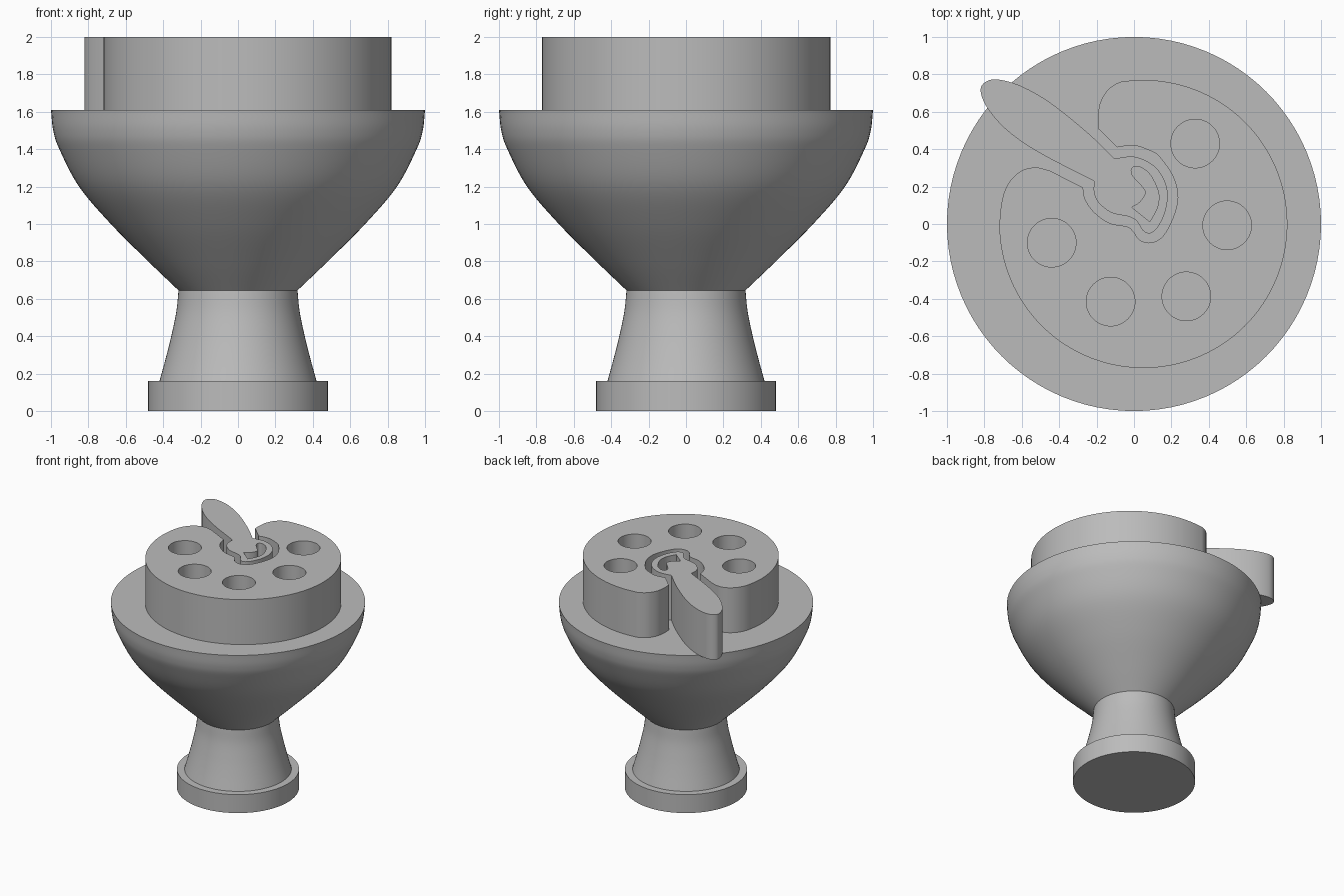
import bpy, bmesh, math
from mathutils import Vector

if "Cube" in bpy.data.objects:
    bpy.data.objects.remove(bpy.data.objects["Cube"])

grey = bpy.data.materials.new("plain grey")
grey.diffuse_color = (0.5, 0.5, 0.5, 1)
grey.use_nodes = True
grey.node_tree.nodes["Principled BSDF"].inputs["Base Color"].default_value = grey.diffuse_color


def spline(points, steps=6):
    """Smooth open run through the given points (Catmull-Rom)."""
    p = [Vector(q) for q in points]
    p = [2 * p[0] - p[1]] + p + [2 * p[-1] - p[-2]]
    out = []
    for a, b, c, d in zip(p, p[1:], p[2:], p[3:]):
        for i in range(steps):
            t = i / steps
            out.append(0.5 * (2 * b + (c - a) * t + (2 * a - 5 * b + 4 * c - d) * t * t
                              + (3 * b - a - 3 * c + d) * t ** 3))
    return out + [p[-2]]


def circle(x, y, r, n=48):
    return [Vector((x + r * math.cos(math.tau * i / n), y + r * math.sin(math.tau * i / n)))
            for i in range(n)]


def finish(ob, angle):
    ob.data.materials.append(grey)
    bpy.ops.object.select_all(action='DESELECT')
    ob.select_set(True)
    bpy.context.view_layer.objects.active = ob
    bpy.ops.object.shade_smooth_by_angle(angle=math.radians(angle))


def lathe(name, profile, n=96):
    """Turn a (radius, height) profile about z; zero radius closes an end."""
    bm = bmesh.new()
    vs = [bm.verts.new((r, 0, z)) for r, z in profile]
    es = [bm.edges.new(e) for e in zip(vs, vs[1:])]
    bmesh.ops.spin(bm, geom=vs + es, axis=(0, 0, 1), cent=(0, 0, 0),
                   angle=math.tau, steps=n, use_duplicate=False)
    bmesh.ops.remove_doubles(bm, verts=bm.verts, dist=1e-4)
    bmesh.ops.recalc_face_normals(bm, faces=bm.faces)
    # an open profile may come out inverted: make the walls face outward
    if sum(f.normal.x * f.calc_center_median().x + f.normal.y * f.calc_center_median().y
           for f in bm.faces) < 0:
        bmesh.ops.reverse_faces(bm, faces=bm.faces)
    me = bpy.data.meshes.new(name)
    bm.to_mesh(me)
    bm.free()
    ob = bpy.data.objects.new(name, me)
    bpy.context.collection.objects.link(ob)
    finish(ob, 30)


def slab(name, loops, z0, z1):
    """Upright plate from an outline followed by its holes."""
    cu = bpy.data.curves.new(name, 'CURVE')
    cu.dimensions, cu.fill_mode, cu.extrude = '2D', 'BOTH', (z1 - z0) / 2
    for loop in loops:
        s = cu.splines.new('POLY')
        s.points.add(len(loop) - 1)
        for pt, q in zip(s.points, loop):
            pt.co = (q[0], q[1], 0, 1)
        s.use_cyclic_u = True
    tmp = bpy.data.objects.new(name + "_outline", cu)
    bpy.context.collection.objects.link(tmp)
    bpy.context.view_layer.update()
    me = bpy.data.meshes.new_from_object(tmp.evaluated_get(bpy.context.evaluated_depsgraph_get()))
    bpy.data.objects.remove(tmp)
    bm = bmesh.new()
    bm.from_mesh(me)
    bmesh.ops.remove_doubles(bm, verts=bm.verts, dist=1e-4)
    bmesh.ops.translate(bm, verts=bm.verts, vec=(0, 0, (z0 + z1) / 2))
    bmesh.ops.recalc_face_normals(bm, faces=bm.faces)
    bm.to_mesh(me)
    bm.free()
    me.materials.clear()
    ob = bpy.data.objects.new(name, me)
    bpy.context.collection.objects.link(ob)
    finish(ob, 35)


# Turned pedestal: foot, flared stem and bowl with a flat top
lathe("foot", [(0, 0), (0.48, 0), (0.48, 0.16), (0, 0.16)])
lathe("stem", spline([(0.42, 0.16), (0.387, 0.28), (0.357, 0.4), (0.33, 0.53), (0.318, 0.645)]))
lathe("bowl", spline([(0.318, 0.645), (0.48, 0.8), (0.68, 1.0), (0.85, 1.2), (0.955, 1.4),
                      (0.988, 1.5), (1.0, 1.61)]) + [Vector((0, 1.61))])

# Paint palette: large arc, rounded lobes, notch around the brush, five wells
arc = [Vector((0.05 + 0.77 * math.cos(a), 0.77 * math.sin(a)))
       for a in (math.radians(180 + 275 * i / 96) for i in range(97))]
lobe_right = spline([arc[-1], (-0.08, 0.757), (-0.14, 0.717), (-0.18, 0.65), (-0.192, 0.58),
                     (-0.192, 0.51)])
notch = spline([(-0.09, 0.41), (0.0, 0.42), (0.09, 0.39), (0.14, 0.355), (0.21, 0.25),
                (0.234, 0.14), (0.205, 0.025), (0.15, -0.07), (0.085, -0.1), (0.03, -0.085),
                (0.0, -0.045), (-0.035, -0.015), (-0.13, 0.005), (-0.21, 0.06),
                (-0.26, 0.13), (-0.273, 0.195)])
lobe_left = spline([(-0.45, 0.285), (-0.52, 0.302), (-0.59, 0.29), (-0.65, 0.245),
                    (-0.69, 0.18), (-0.71, 0.1), arc[0]])
wells = [circle(x, y, 0.13) for x, y in
         [(0.327, 0.43), (0.498, -0.007), (0.28, -0.387), (-0.125, -0.415), (-0.44, -0.1)]]
slab("palette", [arc + lobe_right[1:] + notch + lobe_left[:-1]] + wells, 1.61, 2.0)

# Paint brush: long handle with a curled head and a pierced highlight
handle_low = spline([(-0.213, 0.23), (-0.45, 0.35), (-0.6, 0.44), (-0.71, 0.53), (-0.79, 0.63),
                     (-0.82, 0.71), (-0.8, 0.755), (-0.735, 0.773), (-0.61, 0.74),
                     (-0.45, 0.65), (-0.25, 0.49), (-0.105, 0.35)])
head = spline([(-0.105, 0.35), (0.0, 0.36), (0.095, 0.32), (0.155, 0.25), (0.18, 0.16),
               (0.165, 0.06), (0.125, -0.02), (0.085, -0.05), (0.048, -0.035),
               (0.015, 0.015), (-0.03, 0.04), (-0.12, 0.06), (-0.19, 0.115),
               (-0.214, 0.17), (-0.213, 0.23)])
gap = (spline([(0.085, 0.012), (0.125, 0.09), (0.13, 0.17), (0.085, 0.265), (0.03, 0.305),
               (-0.01, 0.3), (-0.008, 0.26), (0.045, 0.2), (0.062, 0.165), (0.03, 0.115),
               (-0.012, 0.09)]))
slab("brush", [handle_low + head[1:-1], gap], 1.61, 2.0)
